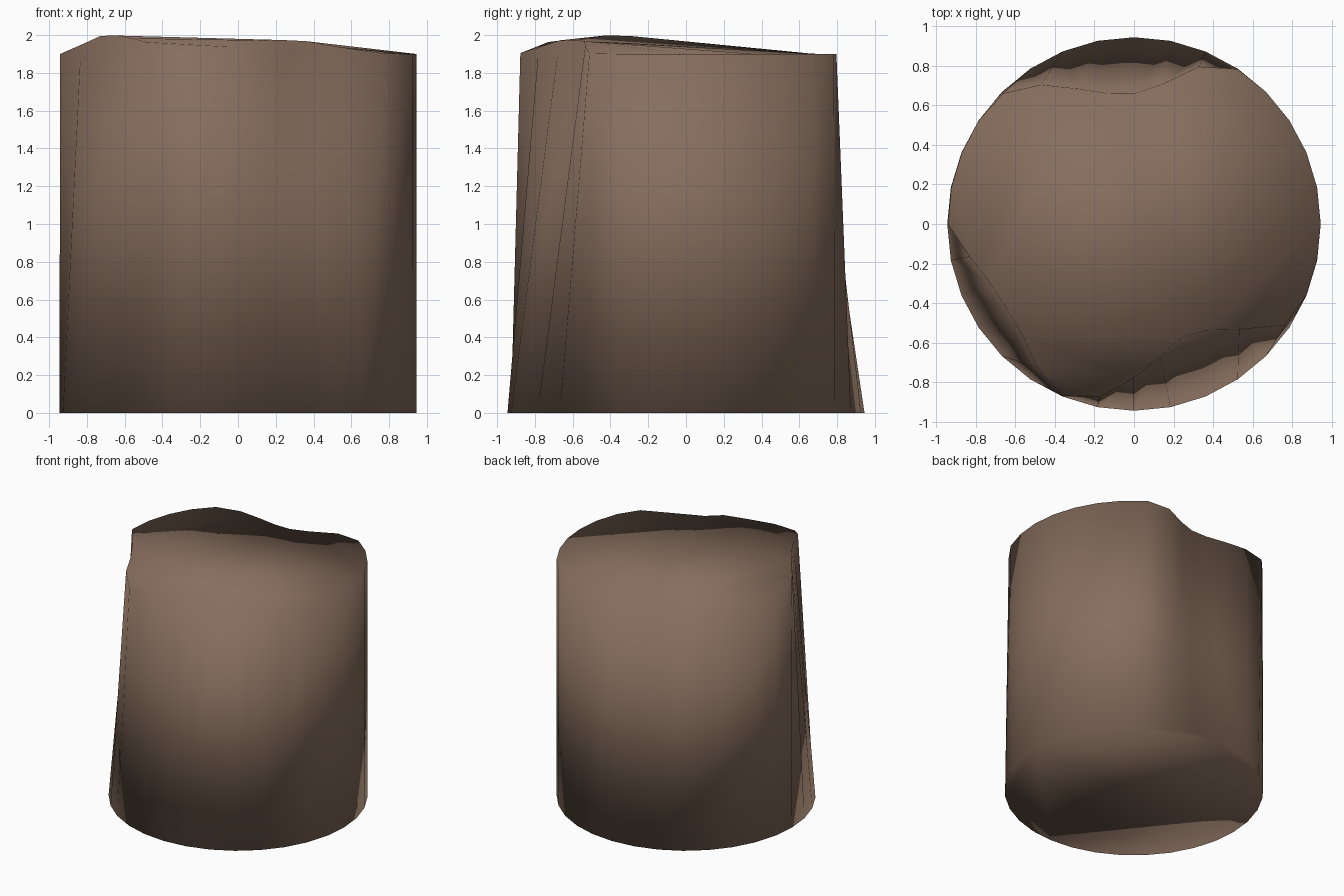
import bpy, bmesh
from math import cos, sin, radians

if "Cube" in bpy.data.objects:
    bpy.data.objects.remove(bpy.data.objects["Cube"])

SEGS = 32
R = 0.945

# Top rim: (angle in degrees, radius, height), three worn hollows
RIM = [(0, R, 1.9), (55, R, 1.9), (61, .935, 1.9), (69, .845, 1.9), (78, .725, 1.9),
       (90, .66, 1.9), (101, .672, 1.9), (114, .75, 1.9), (125, .86, 1.9), (134, .933, 1.9),
       (140, R, 1.9), (180, .942, 1.9), (194, .825, 1.96), (203, .785, 1.998), (212, .772, 2.0),
       (224, .79, 1.985), (236, .875, 1.965), (247, .943, 1.905), (257, .912, 1.9),
       (270, .78, 1.935), (281, .685, 1.972), (292, .622, 1.974), (303, .64, 1.97),
       (315, .755, 1.937), (323, .878, 1.91), (328, .943, 1.9), (360, R, 1.9)]


def rim_at(deg):
    for (a0, r0, z0), (a1, r1, z1) in zip(RIM, RIM[1:]):
        if a0 <= deg <= a1:
            t = (deg - a0) / (a1 - a0)
            return r0 + (r1 - r0) * t, z0 + (z1 - z0) * t


bm = bmesh.new()
bottom, top = [], []
for i in range(SEGS):
    deg = 360 * i / SEGS
    c, s = cos(radians(deg)), sin(radians(deg))
    r, z = rim_at(deg)
    bottom.append(bm.verts.new((R * c, R * s, 0)))
    top.append(bm.verts.new((r * c, r * s, z)))

# Side wall
for i in range(SEGS):
    j = (i + 1) % SEGS
    bm.faces.new((bottom[i], bottom[j], top[j], top[i]))

# Base and top; the top is split by a ridge between the two raised hollows
bm.faces.new(bottom[::-1])
a, b = 19, 26
caps = [bm.faces.new(top[a:b + 1]), bm.faces.new(top[b:] + top[:a + 1])]
bmesh.ops.triangulate(bm, faces=caps, quad_method='BEAUTY', ngon_method='BEAUTY')
bmesh.ops.recalc_face_normals(bm, faces=bm.faces[:])
for f in bm.faces:
    f.smooth = True

mesh = bpy.data.meshes.new("stump")
bm.to_mesh(mesh)
bm.free()
stump = bpy.data.objects.new("stump", mesh)
bpy.context.collection.objects.link(stump)

# Brown bark colour
mat = bpy.data.materials.new("brown_bark")
mat.diffuse_color = (0.24, 0.155, 0.11, 1)
mat.use_nodes = True
mat.node_tree.nodes["Principled BSDF"].inputs["Base Color"].default_value = mat.diffuse_color
mesh.materials.append(mat)
